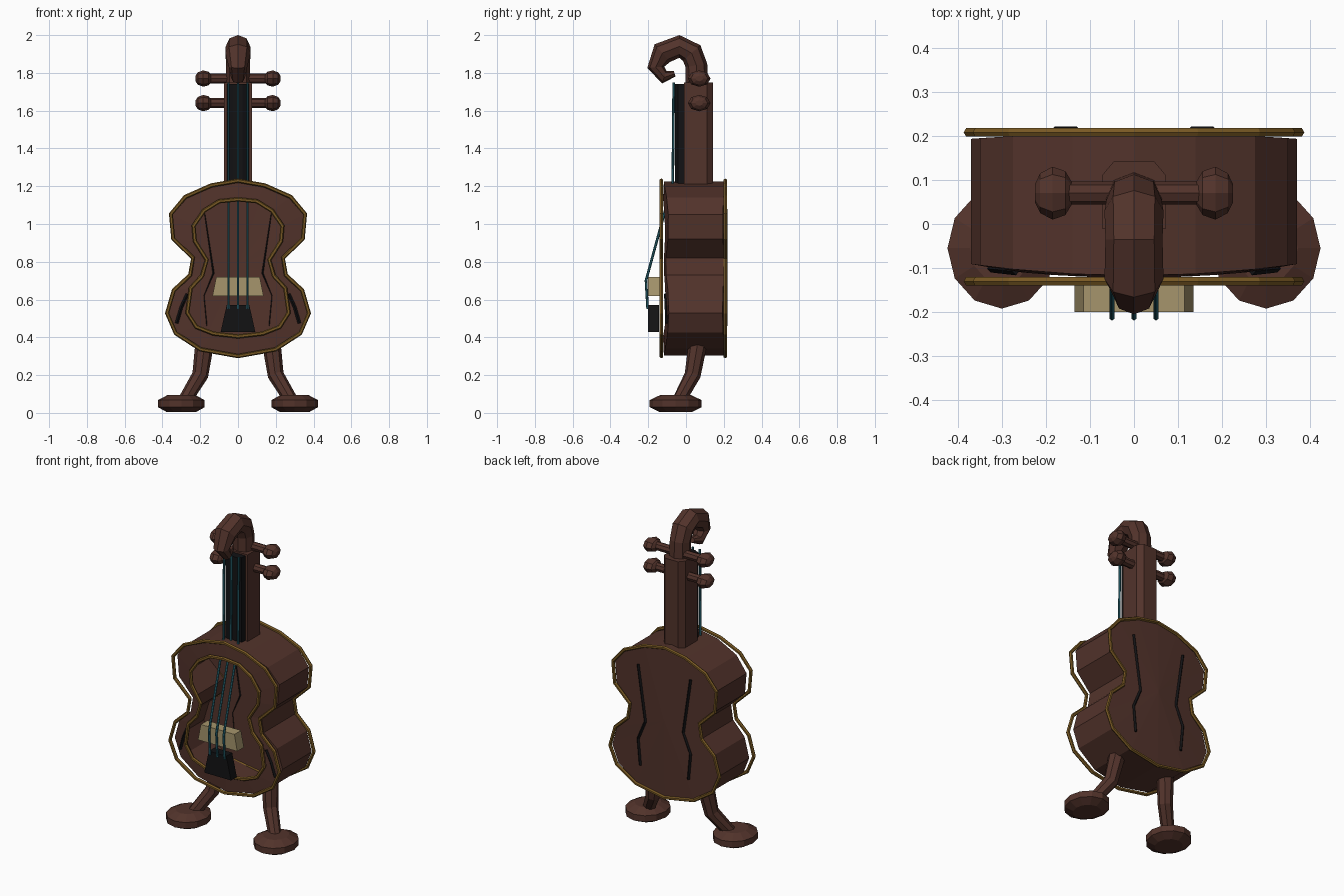
import bpy, bmesh, math
from mathutils import Vector

if "Cube" in bpy.data.objects:
    bpy.data.objects.remove(bpy.data.objects["Cube"])


def material(name, rgb):
    m = bpy.data.materials.new(name)
    m.diffuse_color = (*rgb, 1)
    m.use_nodes = True
    m.node_tree.nodes["Principled BSDF"].inputs["Base Color"].default_value = m.diffuse_color
    return m


WOOD = material("dark_wood", (0.085, 0.033, 0.024))
GOLD = material("gold_trim", (0.19, 0.10, 0.017))
BLACK = material("black", (0.006, 0.006, 0.007))
TEAL = material("teal_string", (0.02, 0.13, 0.17))
BONE = material("bone", (0.38, 0.30, 0.15))


def make(name, bm, mat):
    bmesh.ops.recalc_face_normals(bm, faces=bm.faces)
    me = bpy.data.meshes.new(name)
    bm.to_mesh(me)
    bm.free()
    me.materials.append(mat)
    ob = bpy.data.objects.new(name, me)
    bpy.context.collection.objects.link(ob)
    return ob


def bridge(bm, a, b, closed=True):
    n = len(a)
    for i in range(n if closed else n - 1):
        j = (i + 1) % n
        bm.faces.new((a[i], a[j], b[j], b[i]))


def tube(name, path, radii, sides, mat, ref, closed=False, squash=1.0):
    """Sweep a polygon along a path; ref keeps the section from twisting."""
    bm = bmesh.new()
    p = [Vector(q) for q in path]
    n = len(p)
    if not isinstance(radii, (list, tuple)):
        radii = [radii] * n
    ref = Vector(ref)
    rings = []
    for i in range(n):
        if closed:
            t = p[(i + 1) % n] - p[i - 1]
        else:
            t = p[min(i + 1, n - 1)] - p[max(i - 1, 0)]
        t.normalize()
        u = ref.cross(t).normalized()
        v = t.cross(u)
        rings.append([bm.verts.new(p[i] + radii[i] * (math.cos(a) * u + squash * math.sin(a) * v))
                      for a in (2 * math.pi * k / sides for k in range(sides))])
    for i in range(n if closed else n - 1):
        bridge(bm, rings[i], rings[(i + 1) % n])
    if not closed:
        bm.faces.new(rings[0])
        bm.faces.new(rings[-1])
    return make(name, bm, mat)


def prism(name, pts, a, b, mat, axis):
    """Extrude a 2D outline from a to b along y (xz outline) or z (xy outline)."""
    bm = bmesh.new()
    place = (lambda q, h: (q[0], h, q[1])) if axis == "y" else (lambda q, h: (q[0], q[1], h))
    lo, hi = ([bm.verts.new(place(q, h)) for q in pts] for h in (a, b))
    bridge(bm, lo, hi)
    bm.faces.new(lo)
    bm.faces.new(hi)
    return make(name, bm, mat)


def mirrored(half):
    return half + [(-x, z) for x, z in half[-2:0:-1]]


# Body outlines (x, z), right half from top to bottom
outer = mirrored([(0, 1.225), (.14, 1.20), (.275, 1.14), (.35, 1.05), (.338, .92), (.235, .82),
                  (.25, .73), (.335, .65), (.37, .53), (.325, .425), (.195, .34), (0, .305)])
inner = mirrored([(0, 1.13), (.10, 1.12), (.18, 1.07), (.235, .99), (.228, .91), (.165, .81),
                  (.19, .725), (.25, .66), (.268, .53), (.22, .455), (.13, .42), (0, .405)])


def front_y(x):
    return -.117 + .19 * x * x


def back_y(x):
    return .207 - .1 * x * x


# Hollow body: side wall, front ring and bowed back
bm = bmesh.new()
front = [bm.verts.new((x, front_y(x), z)) for x, z in outer]
back = [bm.verts.new((x, back_y(x), z)) for x, z in outer]
hole = [bm.verts.new((x, front_y(x) - .005, z)) for x, z in inner]
bridge(bm, front, back)
bridge(bm, front, hole)
mid = bm.verts.new((0, .215, .78))
for i in range(len(back)):
    bm.faces.new((back[i], back[(i + 1) % len(back)], mid))
make("body", bm, WOOD)

# Gold edge trims
grow = [(x * 1.015, .765 + (z - .765) * 1.01) for x, z in outer]
for name, loop, y in (("front_trim", grow, -.13), ("back_trim", grow, .208), ("opening_trim", inner, -.13)):
    tube(name, [(x, y, z) for x, z in loop], .011, 6, GOLD, (0, 1, 0), closed=True)

# Sound slots on back and front
for s, side in ((1, "right"), (-1, "left")):
    tube("back_slot_" + side, [(s * x, .212, z) for x, z in ((.18, 1.08), (.13, .74), (.18, .62), (.165, .46))],
         .009, 4, BLACK, (0, 1, 0))
    tube("front_slot_" + side, [(s * x, front_y(x) - .004, z) for x, z in ((.268, .63), (.30, .56), (.325, .475))],
         .009, 4, BLACK, (0, 1, 0))

# Neck and fingerboard
prism("neck", [(-.073, -.01), (.073, -.01), (.073, .11), (.045, .143), (-.045, .143), (-.073, .11)],
      1.19, 1.75, WOOD, "z")
prism("fingerboard", [(-.058, -.01), (.058, -.01), (.055, -.042), (.025, -.057), (-.025, -.057), (-.055, -.042)],
      1.19, 1.74, BLACK, "z")

# Bridge and tailpiece
prism("bridge", [(-.135, .62), (.135, .62), (.115, .72), (-.115, .72)], -.2, -.135, BONE, "y")
prism("tailpiece", [(-.092, .428), (.092, .428), (.06, .57), (-.06, .57)], -.2, -.143, BLACK, "y")

# Strings
for i, x in enumerate((-.05, 0, .05)):
    tube(f"string_{i + 1}", [(x, -.065, 1.75), (x, -.07, 1.22), (x, -.212, .70), (x, -.203, .55)],
         .007, 6, TEAL, (1, 0, 0))

# Tuning pegs: shaft and faceted knob
for z in (1.77, 1.64):
    for s, side in ((1, "right"), (-1, "left")):
        tube(f"peg_shaft_{side}", [(0, .07, z), (s * .16, .07, z)], .026, 8, WOOD, (0, 0, 1))
        tube(f"peg_knob_{side}", [(s * x, .07, z) for x in (.142, .156, .185, .213, .225)],
             [.027, .05, .06, .045, .02], 8, WOOD, (0, 0, 1), squash=.72)

# Curled scroll head
tube("scroll", [(0, .058, 1.72), (0, .055, 1.84), (0, .03, 1.905), (0, -.035, 1.94), (0, -.125, 1.905),
                (0, -.16, 1.83), (0, -.115, 1.777), (0, -.06, 1.795)],
     [.06, .058, .062, .06, .062, .045, .035, .015], 8, WOOD, (1, 0, 0), squash=1.08)

# Legs and disc feet
for s, side in ((1, "right"), (-1, "left")):
    tube("leg_" + side, [(s * .175, .065, .38), (s * .2, .035, .2), (s * .285, -.04, .06)],
         [.05, .043, .036], 8, WOOD, (0, 1, 0))
    tube("foot_" + side, [(s * .3, -.055, z) for z in (.004, .03, .068, .095)],
         [.085, .137, .137, .08], 12, WOOD, (1, 0, 0), squash=.9)
